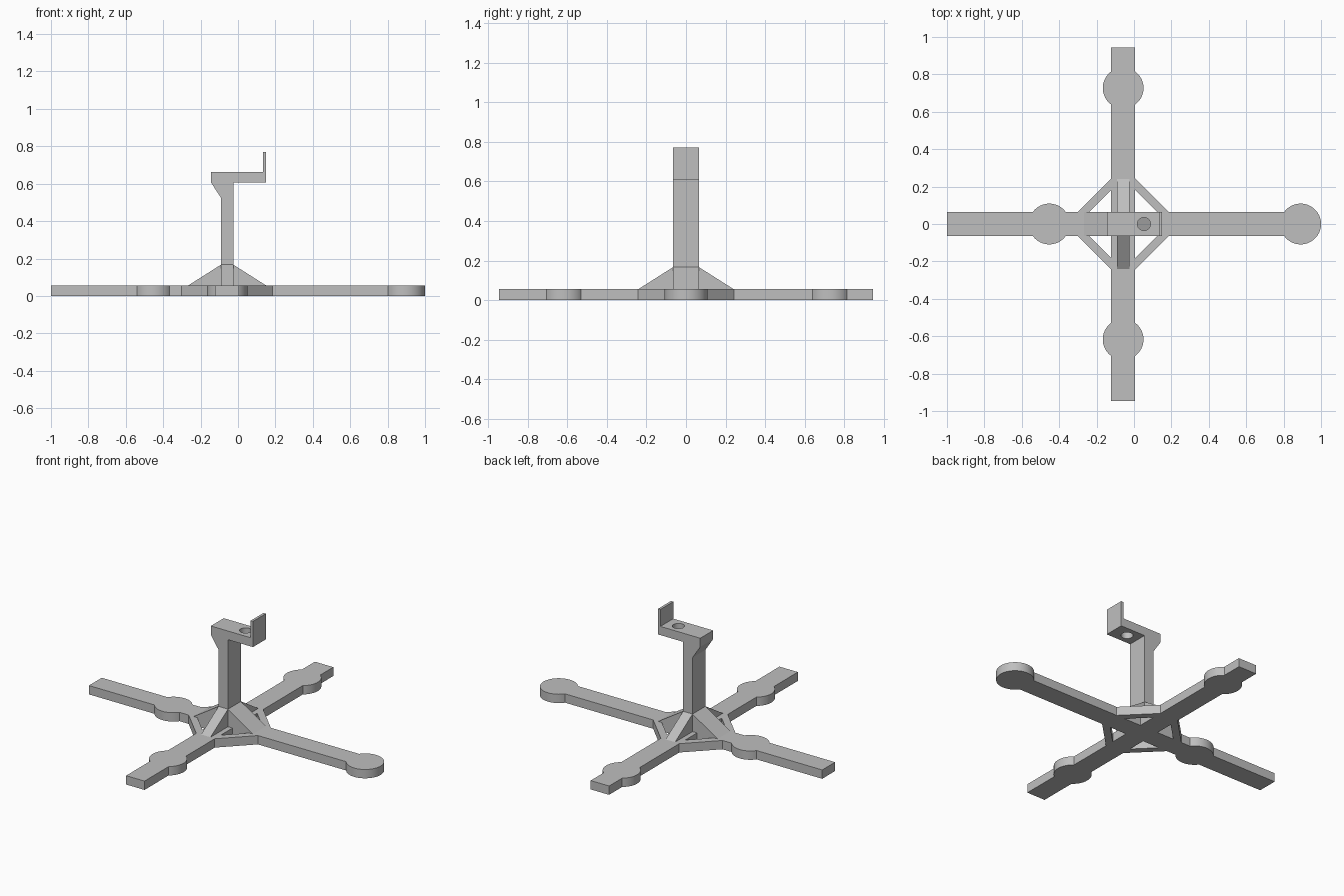
import bpy, bmesh, math
from mathutils import Vector

if "Cube" in bpy.data.objects:
    bpy.data.objects.remove(bpy.data.objects["Cube"])

CX = -0.058          # x of the mast and the cross arm
HW = 0.0645          # half width of the arms
T = 0.056            # thickness of the base

grey = bpy.data.materials.new("light grey")
grey.diffuse_color = (0.52, 0.52, 0.52, 1)
grey.use_nodes = True
grey.node_tree.nodes["Principled BSDF"].inputs["Base Color"].default_value = grey.diffuse_color


def prism(name, pts, direction):
    """Extrude a flat polygon of 3D points along a direction."""
    bm = bmesh.new()
    face = bm.faces.new([bm.verts.new(p) for p in pts])
    ext = bmesh.ops.extrude_face_region(bm, geom=[face])
    moved = [v for v in ext["geom"] if isinstance(v, bmesh.types.BMVert)]
    bmesh.ops.translate(bm, verts=moved, vec=Vector(direction))
    bmesh.ops.recalc_face_normals(bm, faces=bm.faces)
    mesh = bpy.data.meshes.new(name)
    bm.to_mesh(mesh)
    bm.free()
    mesh.materials.append(grey)
    ob = bpy.data.objects.new(name, mesh)
    bpy.context.collection.objects.link(ob)
    return ob


def flat(name, pts, z=0.0, h=T):
    return prism(name, [(x, y, z) for x, y in pts], (0, 0, h))


def box(name, x0, x1, y0, y1):
    return flat(name, [(x0, y0), (x1, y0), (x1, y1), (x0, y1)])


def disc(name, x, y, r, z=0.0, h=T, n=64):
    return flat(name, [(x + r * math.cos(2 * math.pi * i / n),
                        y + r * math.sin(2 * math.pi * i / n)) for i in range(n)], z, h)


def combine(target, other, op="UNION"):
    """Apply a boolean and remove the operand."""
    mod = target.modifiers.new("bool", "BOOLEAN")
    mod.operation, mod.solver, mod.object = op, "EXACT", other
    bpy.context.view_layer.objects.active = target
    bpy.ops.object.modifier_apply(modifier=mod.name)
    bpy.data.objects.remove(other)


# Base: two crossing arms
base = box("base_cross", -1, 0.89, -HW, HW)
combine(base, box("cross_arm", CX - HW, CX + HW, -0.945, 0.945))

# Round pads on the arms
for x, y in [(-0.453, 0), (0.891, 0), (CX, 0.727), (CX, -0.617)]:
    combine(base, disc("pad", x, y, 0.109))

# Diagonal braces in the four corners
for sx in (-1, 1):
    for sy in (-1, 1):
        a, b, c = 0.243, 0.182, HW - 0.02
        s = a + HW           # outer edge line: |x| + |y| = s
        q = b + HW           # inner edge line
        pts = [(c, s - c), (s - c, c), (q - c, c), (c, q - c)]
        combine(base, flat("brace", [(CX + sx * x, sy * y) for x, y in pts]))

# Mast with bracket, shelf and upright lip
L, R = CX - 0.033, CX + 0.033
profile = [(L, T), (L, 0.525), (-0.145, 0.607), (-0.145, 0.662), (0.134, 0.662),
           (0.134, 0.77), (0.15, 0.77), (0.15, 0.607), (R, 0.607), (R, T)]
mast = prism("mast_bracket", [(x, -HW, z) for x, z in profile], (0, 2 * HW, 0))

# Ramped gussets round the foot of the mast
run, top = 0.175, 0.167
ramp_x = [(L - run, T), (L, top), (R, top), (R + run, T)]
ramp_y = [(-HW - run, T), (-HW, top), (HW, top), (HW + run, T)]
combine(mast, prism("gusset_x", [(x, -HW, z) for x, z in ramp_x], (0, 2 * HW, 0)))
combine(mast, prism("gusset_y", [(L, y, z) for y, z in ramp_y], (R - L, 0, 0)))

# Round hole through the shelf
combine(mast, disc("hole_cutter", 0.053, 0, 0.035, 0.55, 0.2, 48), "DIFFERENCE")

# Smooth the round walls, keep the edges sharp
for ob in (base, mast):
    bpy.ops.object.select_all(action="DESELECT")
    ob.select_set(True)
    bpy.context.view_layer.objects.active = ob
    bpy.ops.object.shade_smooth_by_angle(angle=math.radians(30))
